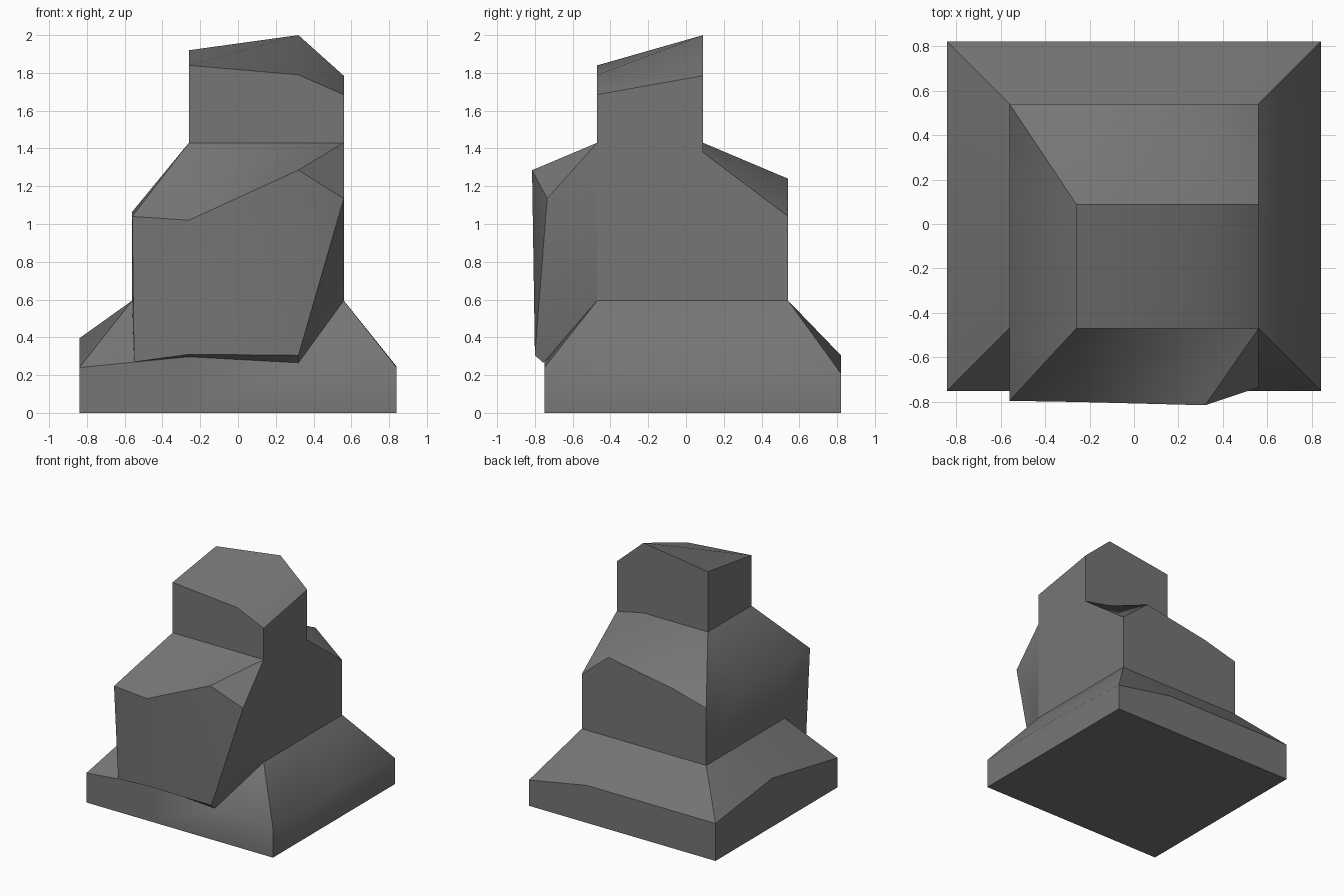
import bpy
import bmesh
import math

if "Cube" in bpy.data.objects:
    bpy.data.objects.remove(bpy.data.objects["Cube"], do_unlink=True)

# One plain stone colour
stone = bpy.data.materials.new("stone_grey")
stone.use_nodes = True
GREY = (0.18, 0.18, 0.18, 1)
stone.diffuse_color = GREY
stone.node_tree.nodes["Principled BSDF"].inputs["Base Color"].default_value = GREY


def ring(xs, ys, front, right, back, left):
    """Ten-point outline; heights run counter-clockwise from the front left corner."""
    points = [(x, ys[0], z) for x, z in zip(xs, front)]
    points.append((xs[-1], ys[1], right))
    points += [(x, ys[2], z) for x, z in zip(reversed(xs), back)]
    points.append((xs[0], ys[1], left))
    return points


def level_ring(xs, ys, z):
    return ring(xs, ys, [z] * 4, z, [z] * 4, z)


def add_face(bm, corners):
    """Add a face, dropping repeated corners."""
    unique = []
    for v in corners:
        if all((v.co - u.co).length > 1e-5 for u in unique):
            unique.append(v)
    if len(unique) > 2:
        bm.faces.new(unique)


def finish(name, bm):
    bmesh.ops.remove_doubles(bm, verts=bm.verts, dist=1e-4)
    bmesh.ops.recalc_face_normals(bm, faces=bm.faces)
    mesh = bpy.data.meshes.new(name)
    bm.to_mesh(mesh)
    bm.free()
    mesh.materials.append(stone)
    obj = bpy.data.objects.new(name, mesh)
    bpy.context.collection.objects.link(obj)
    bpy.ops.object.select_all(action="DESELECT")
    obj.select_set(True)
    bpy.context.view_layer.objects.active = obj
    bpy.ops.object.shade_smooth_by_angle(angle=math.radians(40))
    return obj


def stack(name, outlines):
    """Bridge a stack of outlines and close both ends."""
    bm = bmesh.new()
    loops = [[bm.verts.new(p) for p in outline] for outline in outlines]
    for low, high in zip(loops, loops[1:]):
        for i in range(len(low)):
            j = (i + 1) % len(low)
            add_face(bm, (low[i], low[j], high[j], high[i]))
    for end in (loops[0], loops[-1]):
        add_face(bm, (end[0], end[1], end[7], end[8], end[9]))
        add_face(bm, (end[1], end[2], end[6], end[7]))
        add_face(bm, (end[2], end[3], end[4], end[5], end[6]))
    return finish(name, bm)


# Shared outlines of the three tiers
base_x, base_y = (-0.84, -0.26, 0.32, 0.84), (-0.75, 0.09, 0.82)
body_x, body_y = (-0.56, -0.26, 0.32, 0.56), (-0.47, 0.09, 0.54)
crown_x, crown_y = (-0.26, -0.26, 0.32, 0.56), (-0.47, 0.09, 0.09)
shoulder = level_ring(body_x, body_y, 0.595)
neck = ring(crown_x, crown_y, [1.43] * 4, 1.38, (1.38, 1.43, 1.43, 1.43), 1.43)

# Wide plinth with sloping top
stack("plinth", [
    level_ring(base_x, base_y, 0),
    ring(base_x, base_y, (0.24, 0.297, 0.265, 0.24), 0.245,
         (0.21, 0.305, 0.305, 0.305), 0.395),
    shoulder,
])

# Middle block, sloping up to the neck
stack("middle_block", [
    shoulder,
    ring(body_x, body_y, (1.03, 1.43, 1.43, 1.43), 1.38,
         (1.04, 1.24, 1.14, 1.06), 1.065),
    neck,
])

# Top block with a slanted roof
stack("top_block", [
    neck,
    ring(crown_x, crown_y, (1.84, 1.84, 1.79, 1.685), 1.785,
         (1.785, 2, 1.92, 1.92), 1.92),
])


def front_buttress():
    """Loft four upright sections: back foot, lip, front foot, front top, back top."""
    back = body_y[0]
    feet = [((-0.55, -0.755, 0.27),) * 2,
            ((-0.26, -0.75, 0.297), (-0.26, -0.8, 0.31)),
            ((0.32, -0.755, 0.265), (0.32, -0.8, 0.305)),
            ((0.32, -0.755, 0.265),) * 2]
    tops = [(-0.795, 1.04), (-0.8, 1.02), (-0.815, 1.285), (-0.735, 1.135)]
    bm = bmesh.new()
    sections = []
    for x, foot, top, rear in zip(body_x, feet, tops, (1.03, 1.43, 1.43, 1.43)):
        points = [(x, back, 0.595), *foot, (x, *top), (x, back, rear)]
        sections.append([bm.verts.new(p) for p in points])
    for a, b in zip(sections, sections[1:]):
        for k in range(5):
            n = (k + 1) % 5
            add_face(bm, (a[k], a[n], b[n]))
            add_face(bm, (a[k], b[n], b[k]))
    for end in (sections[0], sections[-1]):
        add_face(bm, (end[3], end[4], end[0]))
        add_face(bm, (end[3], end[0], end[1]))
    return finish("front_buttress", bm)


front_buttress()
